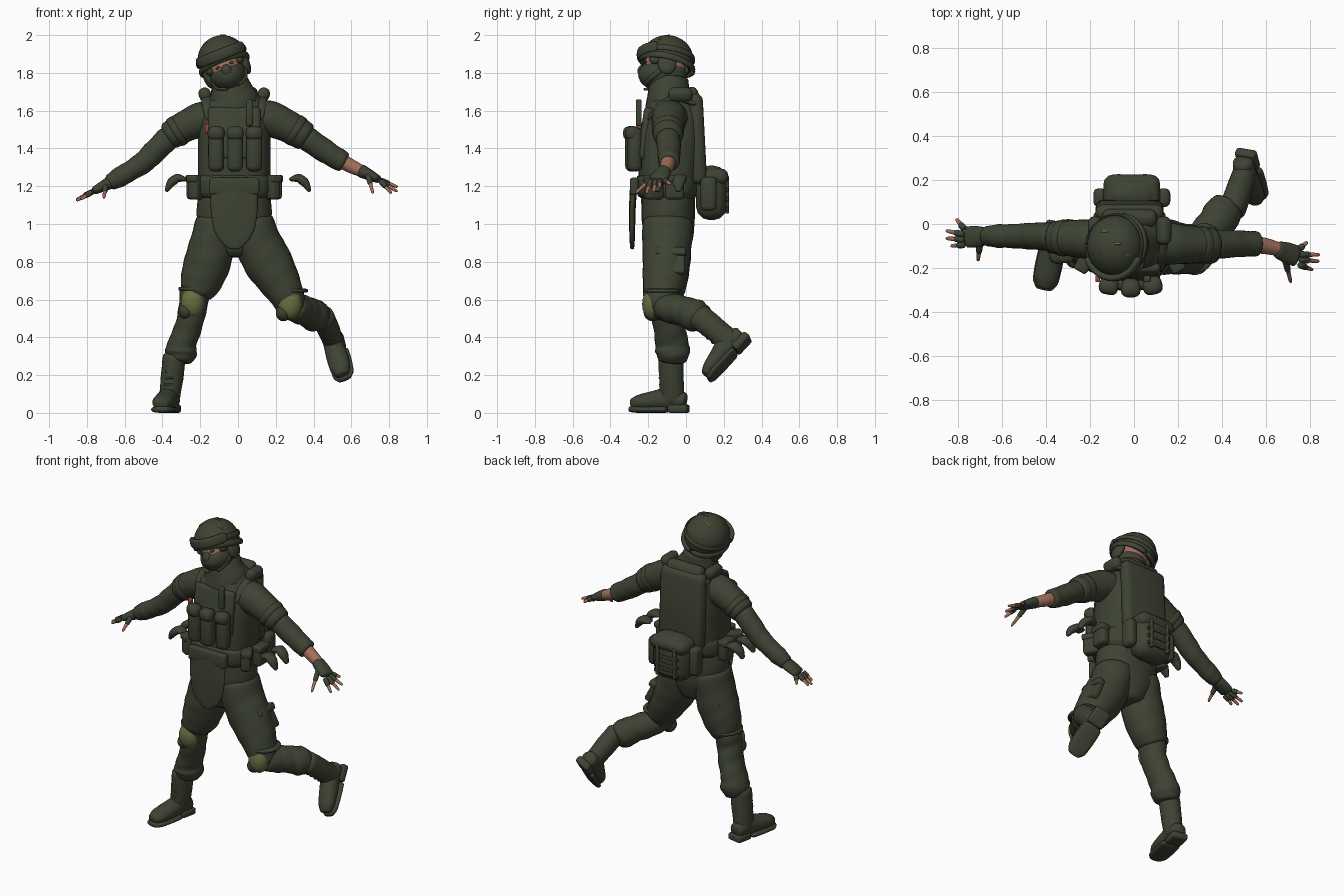
import bpy, bmesh
from math import sin, cos, pi, copysign, radians
from mathutils import Vector, Matrix, Euler

if "Cube" in bpy.data.objects:
    bpy.data.objects.remove(bpy.data.objects["Cube"])

def material(name, red, green, blue):
    mat = bpy.data.materials.new(name)
    mat.use_nodes = True
    mat.diffuse_color = (red, green, blue, 1)
    shader = next(n for n in mat.node_tree.nodes if n.type == "BSDF_PRINCIPLED")
    shader.inputs["Base Color"].default_value = (red, green, blue, 1)
    shader.inputs["Roughness"].default_value = 0.9
    return mat

CLOTH = material("dark_green", .047, .056, .033)
OLIVE = material("olive", .14, .15, .05)
SKIN = material("skin", .36, .16, .105)
RED = material("dull_red", .28, .07, .045)
WORLD = Matrix.Identity(4)
FRONT, UP, SIDE = Vector((0, -1, 0)), Vector((0, 0, 1)), Vector((1, 0, 0))

def finish(name, bm, mat, frame):
    mesh = bpy.data.meshes.new(name)
    bmesh.ops.recalc_face_normals(bm, faces=bm.faces)
    for face in bm.faces:
        face.smooth = True
    bm.to_mesh(mesh)
    bm.free()
    mesh.materials.append(mat)
    obj = bpy.data.objects.new(name, mesh)
    bpy.context.scene.collection.objects.link(obj)
    obj.matrix_world = frame
    return obj

def limb(name, rows, mat=CLOTH, ref=FRONT, fold=0, square=1, frame=WORLD, sides=12, steps=3):
    """Loft of ellipses: each row is x, y, z, side radius and (optional) radius along ref."""
    rows = [tuple(r) if len(r) == 5 else (*r, r[3]) for r in rows]
    stations = []
    for p, q in zip(rows, rows[1:]):
        for k in range(steps):
            stations.append([a + (b - a) * k / steps for a, b in zip(p, q)])
    stations.append(rows[-1])
    centres = [Vector(s[:3]) for s in stations]
    bm, rings = bmesh.new(), []
    for i, station in enumerate(stations):
        along = (centres[min(i + 1, len(centres) - 1)] - centres[max(i - 1, 0)]).normalized()
        u = (ref - along * ref.dot(along)).normalized()
        v = along.cross(u)
        ring = []
        for j in range(sides):
            angle = 2 * pi * j / sides
            c, s = (copysign(abs(t) ** square, t) for t in (cos(angle), sin(angle)))
            size = 1.02 + fold * sin(2.1 * i + 2 * angle)
            ring.append(bm.verts.new(centres[i] + (v * c * station[3] + u * s * station[4]) * size))
        rings.append(ring)
    for low, high in zip(rings, rings[1:]):
        for j in range(sides):
            k = (j + 1) % sides
            bm.faces.new((low[j], low[k], high[k], high[j]))
    bm.faces.new(rings[0])
    bm.faces.new(rings[-1])
    obj = finish(name, bm, mat, frame)
    sub = obj.modifiers.new("smooth", "SUBSURF")
    sub.levels = sub.render_levels = 1
    return obj

def box(name, loc, size, turn=(0, 0, 0), mat=CLOTH, frame=WORLD, bevel=.3):
    bm = bmesh.new()
    bmesh.ops.create_cube(bm, size=1)
    bmesh.ops.scale(bm, vec=size, verts=bm.verts)
    bmesh.ops.bevel(bm, geom=bm.edges[:], offset=min(size) * bevel, segments=3, profile=.5, affect="EDGES")
    place = Matrix.Translation(loc) @ Euler([radians(t) for t in turn]).to_matrix().to_4x4()
    obj = finish(name, bm, mat, frame @ place)
    bpy.ops.object.select_all(action="DESELECT")
    obj.select_set(True)
    bpy.context.view_layer.objects.active = obj
    bpy.ops.object.shade_smooth_by_angle()
    return obj

def ball(name, loc, size, mat=CLOTH, frame=WORLD, cut=None):
    bm = bmesh.new()
    bmesh.ops.create_uvsphere(bm, u_segments=28, v_segments=18, radius=1)
    bmesh.ops.scale(bm, vec=size, verts=bm.verts)
    bmesh.ops.translate(bm, vec=loc, verts=bm.verts)
    if cut:
        bmesh.ops.bisect_plane(bm, geom=bm.verts[:] + bm.edges[:] + bm.faces[:],
                               plane_co=cut[0], plane_no=cut[1], clear_outer=True)
    return finish(name, bm, mat, frame)

# Head, mask, helmet and goggles, leaning to the right
head = Matrix.Translation((-.082, -.1, 1.868)) @ Matrix.Rotation(-.37, 4, "Y")
ball("head", (0, -.015, -.05), (.09, .112, .11), SKIN, head)
ball("face_mask", (0, -.025, -.085), (.096, .128, .085), CLOTH, head, ((0, 0, -.045), UP))
ball("mask_nose", (0, -.125, -.062), (.03, .032, .035), CLOTH, head)
limb("neck", [(-.04, -.07, 1.64, .075), (-.06, -.075, 1.82, .07)], SKIN)
dome = ball("helmet", (0, 0, 0), (.132, .14, .132), CLOTH, head, ((0, 0, -.035), (0, -.23, -1)))
dome.modifiers.new("shell", "SOLIDIFY").thickness = .012
rim = [(sin(i * pi / 9) * .134, cos(i * pi / 9) * .143, -.026 - .23 * .143 * cos(i * pi / 9), .011, .018)
       for i in range(19)]
limb("helmet_rim", rim, ref=UP, frame=head, steps=1)
visor = [(sin(i * pi / 10) * .136, -cos(i * pi / 10) * .148, .03, .016, .03) for i in range(-4, 5)]
limb("goggles", visor, ref=UP, square=.7, frame=head, steps=1)
band = [(sin(i * pi / 8) * .138, cos(i * pi / 8) * .146, .02 - .02 * cos(i * pi / 8), .007, .016)
        for i in range(-6, 7)]
limb("goggle_strap", band, ref=UP, frame=head, steps=1)
for s, label in ((-1, "right"), (1, "left")):
    ball(label + "_ear_guard", (s * .105, .0, -.06), (.025, .05, .06), CLOTH, head)
    ball(label + "_eye", (s * .035, -.11, -.03), (.016, .012, .008), CLOTH, head)
    ball(label + "_eye_corner", (s * .085, -.06, -.03), (.022, .035, .025), CLOTH, head)
    limb(label + "_chin_strap", [(s * .1, -.02, -.08, .008, .014), (s * .085, -.08, -.13, .008, .014),
                                 (s * .03, -.12, -.155, .008, .014)], frame=head)
# Small flecks on the helmet cover, set square to the dome
for x, y in ((-.05, -.035), (.09, -.04), (.05, .01), (-.01, .065)):
    z = .132 * (1 - (x / .132) ** 2 - (y / .14) ** 2) ** .5
    normal = Vector((x / .132, y / .14, z / .132)).normalized()
    tilt = [t * 180 / pi for t in UP.rotation_difference(normal).to_euler()]
    box("helmet_fleck", (x, y, z), (.034, .009, .006), tilt, OLIVE, head)

# Torso, collar and vest
limb("jacket", [(-.02, -.09, 1.1, .19, .14), (-.02, -.09, 1.3, .185, .15), (-.02, -.07, 1.56, .195, .14),
                (-.02, -.07, 1.64, .16, .12), (-.03, -.08, 1.71, .1, .09)], square=.85, fold=.01)
limb("collar", [(-.02, -.085, 1.6, .155, .14), (-.025, -.09, 1.67, .135, .12), (-.035, -.09, 1.72, .11, .11),
                (-.045, -.085, 1.785, .088, .1)], fold=.02)
limb("vest", [(-.02, -.1, 1.11, .19, .15), (-.02, -.09, 1.3, .195, .165), (-.02, -.08, 1.45, .195, .172),
              (-.02, -.065, 1.58, .18, .158), (-.02, -.06, 1.66, .15, .125)], square=.7)
box("back_plate", (-.02, .06, 1.45), (.31, .08, .48), (3, 0, 0), bevel=.45)
box("back_yoke", (-.02, .03, 1.675), (.25, .08, .1), (20, 0, 0), bevel=.4)
box("chest_plate", (-.02, -.215, 1.48), (.28, .05, .28), (-8, 0, 0), bevel=.45)
limb("waist_belt", [(-.02, -.1, 1.12, .205, .16), (-.02, -.1, 1.28, .205, .168)], square=.7)
box("belly_panel", (-.02, -.275, 1.2), (.265, .045, .09))
box("radio", (.06, -.25, 1.59), (.034, .03, .14))
box("red_tab", (-.165, -.25, 1.505), (.022, .03, .05), mat=RED)
for x, turn in ((-.115, 12), (-.015, 0), (.085, -12)):
    box("magazine_pouch", (x, -.285 + abs(turn) * .001, 1.395), (.083, .075, .235), (0, 0, -turn), bevel=.4)
    box("pouch_flap", (x, -.296 + abs(turn) * .001, 1.48), (.09, .075, .075), (0, 0, -turn), bevel=.4)
for s, label in ((-1, "right"), (1, "left")):
    x = -.02 + s * .135
    limb(label + "_shoulder_strap", [(x - s * .02, -.2, 1.55, .012, .035), (x, -.15, 1.63, .014, .038),
                                     (x, -.05, 1.675, .018, .04), (x - s * .01, .06, 1.63, .016, .038)], ref=SIDE)
    box(label + "_shoulder_roll", (x + s * .02, -.03, 1.685), (.065, .13, .075), (0, s * 20, 0), bevel=.45)
    for y, turn in ((-.17, 30), (-.06, 0)):
        box(label + "_belt_pouch", (-.02 + s * (.222 - turn * .0008), y, 1.195), (.06, .1, .13), (0, 0, s * turn))
        box(label + "_belt_flap", (-.02 + s * (.227 - turn * .0008), y, 1.24), (.065, .105, .04), (0, 0, s * turn))
    for y in (-.15, -.04):
        limb(label + "_cloth_scrap", [(s * .382, y, 1.17, .009, .015), (s * .355, y, 1.22, .026, .035),
                                      (s * .32, y + .01, 1.245, .026, .04), (s * .272, y, 1.235, .009, .03)],
             sides=8, square=.8)

# Groin guard hanging from the belt
limb("groin_guard", [(-.02, -.275, 1.25, .128, .02), (-.02, -.285, 1.07, .127, .018), (-.02, -.285, .97, .112, .016),
                     (-.02, -.285, .91, .078, .014), (-.02, -.285, .865, .025, .01)], square=.75)

# Rear pack with lid, straps and side pockets
box("rear_pack", (-.01, .135, 1.165), (.25, .165, .29), bevel=.45)
box("pack_lid", (-.01, .14, 1.25), (.258, .17, .09), bevel=.48)
for z in (1.08, 1.13, 1.18):
    box("pack_webbing", (-.01, .217, z), (.17, .014, .02))
for s in (-1, 1):
    box("pack_strap", (-.01 + s * .06, .217, 1.155), (.022, .022, .2))
    box("pack_side_pocket", (-.01 + s * .145, .12, 1.16), (.06, .085, .18), bevel=.4)

# Arms: short outer sleeves over rolled inner sleeves
limb("right_sleeve", [(-.1, -.07, 1.57, .095), (-.2, -.07, 1.553, .095), (-.29, -.065, 1.512, .084),
                      (-.38, -.06, 1.455, .076)], fold=.02)
limb("right_sleeve_band", [(-.3, -.065, 1.505, .087), (-.345, -.062, 1.477, .085)])
limb("right_forearm", [(-.35, -.06, 1.475, .066), (-.44, -.055, 1.385, .064), (-.5, -.055, 1.325, .06),
                       (-.58, -.055, 1.275, .054), (-.62, -.055, 1.252, .056), (-.69, -.055, 1.212, .042)], fold=.045)
limb("left_sleeve", [(.06, -.08, 1.57, .095), (.17, -.09, 1.56, .098), (.28, -.095, 1.51, .086),
                     (.375, -.095, 1.45, .078)], fold=.02)
limb("left_sleeve_band", [(.28, -.095, 1.51, .089), (.33, -.095, 1.479, .086)])
limb("left_lower_sleeve", [(.34, -.095, 1.47, .066), (.44, -.09, 1.4, .065), (.51, -.09, 1.355, .06),
                           (.57, -.09, 1.322, .058)], fold=.045)
limb("left_forearm", [(.52, -.09, 1.35, .042), (.6, -.1, 1.305, .038), (.68, -.12, 1.268, .03)], SKIN)

def hand(label, wrist, palm, tips, thumb):
    """Fingerless glove with bare finger ends."""
    wrist, palm = Vector(wrist), Vector(palm)
    limb(label + "_glove", [(*wrist, .038), (*wrist.lerp(palm, .5), .03, .05), (*palm, .02, .05)])
    roots = [palm + Vector((0, (i - 1.5) * .023, 0)) for i in range(4)] + [wrist.lerp(palm, .4) + FRONT * .03]
    for root, tip in zip(roots, [Vector(t) for t in tips] + [Vector(thumb)]):
        middle = root.lerp(tip, .55)
        limb(label + "_glove_finger", [(*root, .017), (*middle, .015)], ref=UP, sides=8)
        limb(label + "_finger", [(*root.lerp(tip, .3), .011), (*middle, .011), (*tip, .008)], SKIN, UP, sides=8, steps=2)

hand("right", (-.655, -.055, 1.23), (-.77, -.06, 1.172),
     [(-.835, -.1, 1.13), (-.858, -.065, 1.122), (-.858, -.03, 1.128), (-.81, .025, 1.145)], (-.71, -.17, 1.135))
hand("left", (.645, -.113, 1.285), (.75, -.15, 1.233),
     [(.815, -.21, 1.16), (.845, -.17, 1.17), (.848, -.14, 1.195), (.79, -.08, 1.21)], (.715, -.27, 1.16))

# Trousers
limb("pelvis", [(-.02, -.09, .82, .07, .1), (-.02, -.09, .94, .175, .135), (-.02, -.095, 1.04, .205, .145),
                (-.02, -.095, 1.18, .195, .145)], square=.9, fold=.01)
limb("right_thigh", [(-.11, -.095, 1.04, .11, .14), (-.135, -.1, .9, .122, .132), (-.16, -.1, .8, .128, .128),
                     (-.195, -.1, .7, .117, .113), (-.23, -.105, .62, .085, .095)], fold=.025)
limb("right_shin", [(-.225, -.105, .66, .085, .095), (-.238, -.11, .56, .077, .085), (-.26, -.09, .46, .073, .085),
                    (-.295, -.075, .37, .076, .09), (-.302, -.07, .32, .09, .096), (-.312, -.075, .265, .064, .07)], fold=.05)
limb("left_thigh", [(.07, -.095, 1.04, .11, .14), (.105, -.1, .9, .128, .135), (.157, -.105, .8, .134, .128),
                    (.217, -.115, .7, .115, .118), (.265, -.13, .61, .092, .1), (.29, -.13, .53, .072, .08)], fold=.025)
limb("left_shin", [(.275, -.14, .57, .075, .085), (.325, -.06, .55, .082, .09), (.37, 0, .535, .08, .085),
                   (.405, .05, .515, .09, .092), (.435, .1, .495, .068, .07)], fold=.05)

# Knee patches with a strap above, and flat cargo pockets
for label, x, y, z, lean in (("right", -.24, -.158, .585, 8), ("left", .275, -.182, .575, -14)):
    ball(label + "_knee_patch", (x, y, z), (.063, .05, .08), OLIVE)
    ball(label + "_knee_pad_edge", (x - .035, y + .008, z - .045), (.04, .05, .045))
    limb(label + "_knee_strap", [(x + .01, y + .058, z + .06, .088, .1), (x + .01, y + .058, z + .085, .088, .1)])
    side = -1 if x < 0 else 1
    box(label + "_cargo_pocket", (x - side * .02, -.08, .8), (.045, .15, .15), (0, lean * 2, 0))
    box(label + "_pocket_flap", (x - side * .03, -.08, .85), (.052, .16, .045), (0, lean * 2, 0))

# Boots share one shape: sole on the local ground, heel at the origin, toe forward
def boot(label, frame):
    limb(label + "_boot_shaft", [(.03, -.078, .32, .062, .07), (.018, -.075, .2, .062, .067), (.005, -.075, .1, .057, .066),
                                 (0, -.075, .05, .052, .07)], frame=frame, fold=.02)
    limb(label + "_boot_foot", [(0, .005, .06, .047, .042), (0, -.08, .078, .053, .066), (0, -.18, .064, .06, .052),
                                (0, -.25, .055, .058, .044), (0, -.3, .045, .034, .028)], ref=UP, frame=frame)
    limb(label + "_boot_sole", [(0, -.09, .018, .06, .018), (0, -.19, .018, .064, .018), (0, -.27, .018, .06, .018),
                                (0, -.308, .02, .034, .015)], ref=UP, square=.7, frame=frame)
    box(label + "_boot_heel", (0, -.04, .022), (.1, .105, .044), frame=frame)
    for i in range(5):
        box(label + "_boot_lace", (.005 + i * .004, -.136 - .01 * (i == 0), .115 + i * .035), (.045, .01, .01), frame=frame)

boot("right", Matrix.Translation((-.35, 0, 0)) @ Matrix.Rotation(-.2, 4, "Z"))
back = Vector((-.055, .205, .22)).normalized()
across = back.cross(Vector((-.38, -.68, .64))).normalized()
bent = Matrix((across, back, across.cross(back))).transposed().to_4x4()
boot("left", Matrix.Translation((.517, .338, .385)) @ bent)
